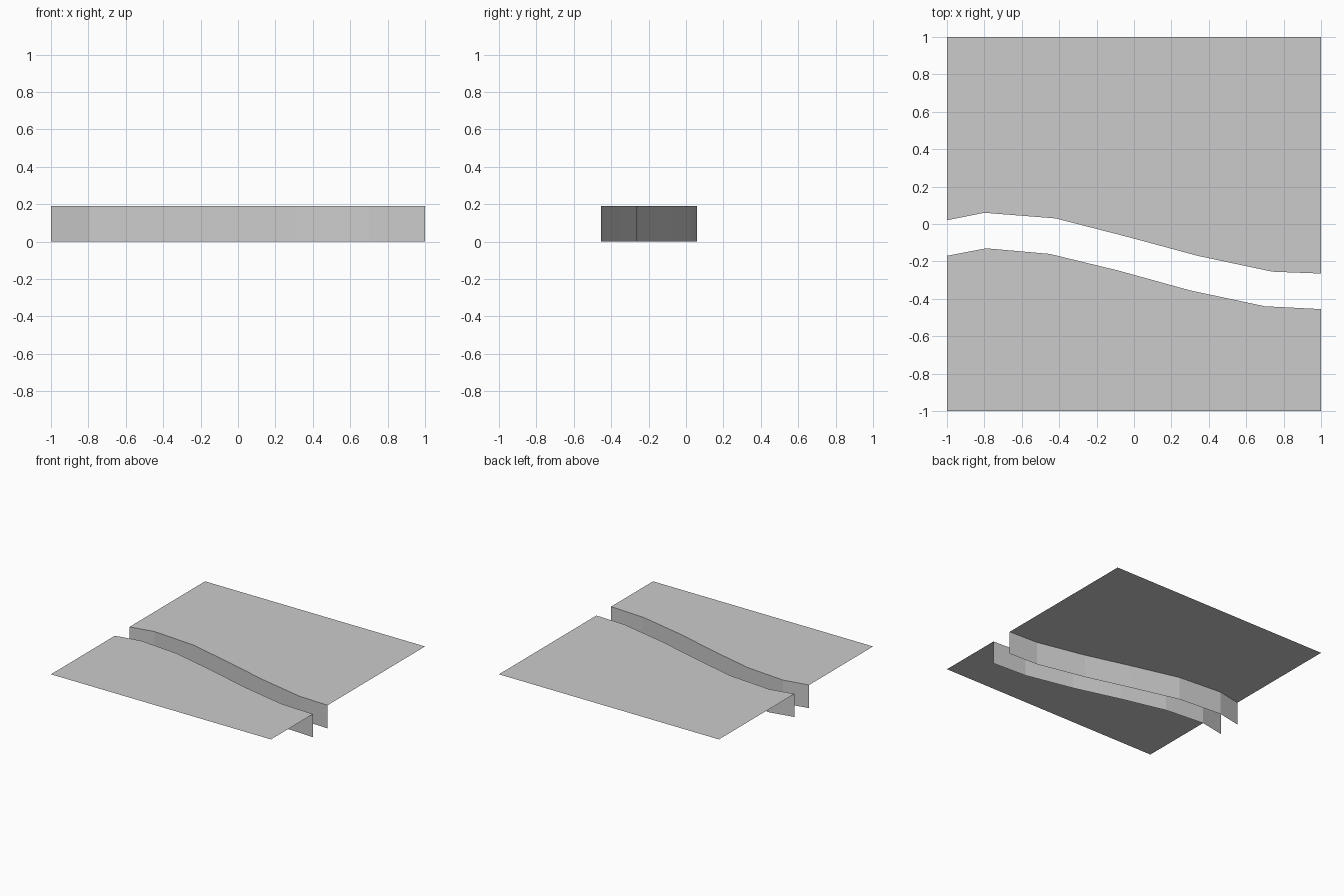
import bpy
import bmesh

cube = bpy.data.objects.get("Cube")
if cube:
    bpy.data.objects.remove(cube, do_unlink=True)

TOP = 0.19

grey = bpy.data.materials.new("light_grey")
grey.use_nodes = True
colour = (0.6, 0.6, 0.6, 1)
grey.diffuse_color = colour
grey.node_tree.nodes["Principled BSDF"].inputs["Base Color"].default_value = colour


def make_bank(name, bank_edge, outer_y):
    """Flat ground sheet with a thin wall dropping from its winding edge."""
    bm = bmesh.new()
    rim = [bm.verts.new((x, y, TOP)) for x, y in bank_edge]
    foot = [bm.verts.new((x, y, 0)) for x, y in bank_edge]
    corners = [bm.verts.new((x, outer_y, TOP)) for x in (1, -1)]
    ground = bm.faces.new(rim + corners)
    ground.normal_update()
    if ground.normal.z < 0:
        ground.normal_flip()
    # Walls face into the channel
    for i in range(len(rim) - 1):
        wall = bm.faces.new((rim[i], rim[i + 1], foot[i + 1], foot[i]))
        wall.normal_update()
        if wall.normal.y * outer_y > 0:
            wall.normal_flip()
    mesh = bpy.data.meshes.new(name)
    bm.to_mesh(mesh)
    bm.free()
    mesh.materials.append(grey)
    bpy.context.collection.objects.link(bpy.data.objects.new(name, mesh))


# Ground behind the channel
make_bank("back_bank", [(-1, 0.02), (-0.8, 0.06), (-0.42, 0.03), (-0.03, -0.07),
                        (0.34, -0.17), (0.74, -0.255), (1, -0.265)], 1)

# Ground in front of the channel
make_bank("front_bank", [(-1, -0.17), (-0.79, -0.13), (-0.45, -0.16), (-0.08, -0.25),
                         (0.3, -0.355), (0.7, -0.44), (1, -0.455)], -1)
